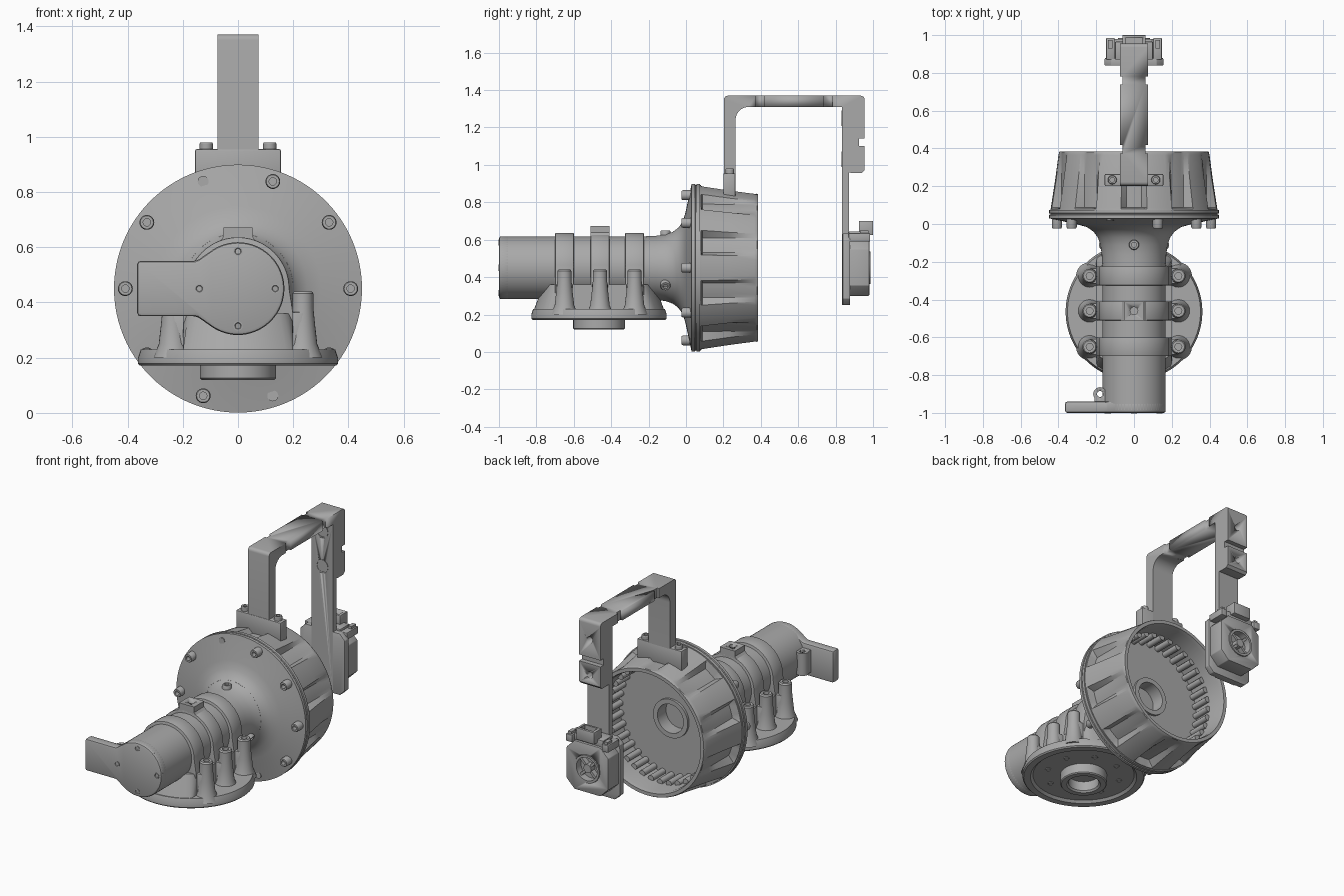
import bpy, bmesh
from math import sin, cos, pi, radians
from mathutils import Vector

if "Cube" in bpy.data.objects:
    bpy.data.objects.remove(bpy.data.objects["Cube"], do_unlink=True)

grey = bpy.data.materials.new("machine_grey")
grey.use_nodes = True
grey.diffuse_color = (0.4, 0.4, 0.4, 1)
grey.node_tree.nodes["Principled BSDF"].inputs["Base Color"].default_value = (0.4, 0.4, 0.4, 1)

X, Y, Z = Vector((1, 0, 0)), Vector((0, 1, 0)), Vector((0, 0, 1))
CZ = 0.45                                  # height of the main axis
AXIS = Vector((0, 0, CZ))


def finish(name, bm, bevel=0, smooth=True):
    bmesh.ops.remove_doubles(bm, verts=bm.verts, dist=1e-5)
    bmesh.ops.recalc_face_normals(bm, faces=bm.faces)
    mesh = bpy.data.meshes.new(name)
    bm.to_mesh(mesh)
    bm.free()
    mesh.materials.append(grey)
    ob = bpy.data.objects.new(name, mesh)
    bpy.context.collection.objects.link(ob)
    bpy.ops.object.select_all(action='DESELECT')
    ob.select_set(True)
    bpy.context.view_layer.objects.active = ob
    if bevel:
        mod = ob.modifiers.new("bevel", 'BEVEL')
        mod.width, mod.segments, mod.limit_method = bevel, 2, 'ANGLE'
        bpy.ops.object.modifier_apply(modifier=mod.name)
    if smooth:
        bpy.ops.object.shade_smooth_by_angle(angle=radians(32))
    return ob


def lathe(name, profile, origin, axis=Z, segs=48, shape=None):
    """Revolve (radius, height) points; shape(radius, height, angle) may alter the radius."""
    bm, rot = bmesh.new(), Z.rotation_difference(axis)
    rings = []
    for r, h in profile:
        ring = []
        for i in range(segs):
            a = 2 * pi * i / segs
            q = shape(r, h, a) if shape else r
            ring.append(bm.verts.new(Vector(origin) + rot @ Vector((q * cos(a), q * sin(a), h))))
        rings.append(ring)
    for lo, hi in zip(rings, rings[1:]):
        for i in range(segs):
            j = (i + 1) % segs
            bm.faces.new((lo[i], lo[j], hi[j], hi[i]))
    bmesh.ops.dissolve_degenerate(bm, dist=1e-6, edges=bm.edges)
    return finish(name, bm)


def prism(name, pts, axis, lo, hi, bevel=0):
    """Extrude a 2D outline along X (y, z), Y (x, z) or Z (x, y)."""
    place = {'X': lambda u, v, w: (w, u, v), 'Y': lambda u, v, w: (u, w, v),
             'Z': lambda u, v, w: (u, v, w)}[axis]
    bm = bmesh.new()
    a, b = [[bm.verts.new(place(u, v, w)) for u, v in pts] for w in (lo, hi)]
    bm.faces.new(a)
    bm.faces.new(b)
    for i in range(len(pts)):
        j = (i + 1) % len(pts)
        bm.faces.new((a[i], a[j], b[j], b[i]))
    return finish(name, bm, bevel)


def box(name, x0, x1, y0, y1, z0, z1, bevel=0):
    return prism(name, [(x0, y0), (x1, y0), (x1, y1), (x0, y1)], 'Z', z0, z1, bevel)


def arc(cx, cy, r, a0, a1, n):
    angles = [radians(a0 + (a1 - a0) * i / n) for i in range(n + 1)]
    return [(cx + r * cos(a), cy + r * sin(a)) for a in angles]


def cut(target, cutter):
    bpy.ops.object.select_all(action='DESELECT')
    target.select_set(True)
    bpy.context.view_layer.objects.active = target
    mod = target.modifiers.new("cut", 'BOOLEAN')
    mod.operation, mod.object = 'DIFFERENCE', cutter
    bpy.ops.object.modifier_apply(modifier=mod.name)
    bpy.data.objects.remove(cutter, do_unlink=True)


def rod(name, origin, axis, r, h, segs=20):
    return lathe(name, [(0, 0), (r, 0), (r, h), (0, h)], origin, axis, segs)


def screw(name, origin, axis, r=0.025, h=0.04):
    return lathe(name, [(0, 0), (r, 0), (r, h * .85), (r * .88, h), (r * .5, h), (r * .5, h * .5), (0, h * .5)],
                 origin, axis, 18)


# Motor barrel and the flared neck with its flange
lathe("motor_barrel", [(0, -.985), (.168, -.985), (.168, -.1), (0, -.1)], AXIS, Y, 64)
lathe("flared_flange", [(0, -.21), (.17, -.21), (.171, -.16), (.178, -.11), (.192, -.07), (.215, -.04),
                        (.25, -.016), (.3, -.002), (.43, .026), (.449, .03), (.449, .048), (.443, .05),
                        (.443, .055), (.449, .057), (.449, .075), (.2, .075), (.2, -.06), (0, -.06)], AXIS, Y, 96)


# Bell housing: tapered wall with ten pockets between wide ribs
def pockets(r, y, a):
    off = abs((a * 180 / pi + 18) % 36 - 18)
    if r > .385 and .08 < y < .375 and off > 10:
        return r - .048 + .042 * (y - .085) / .28
    return r


lathe("bell_housing", [(0, .07), (.443, .07), (.441, .08), (.44, .088), (.418, .23), (.4, .365), (.396, .38),
                       (.393, .385), (.372, .385), (.366, .36), (.366, .14), (.12, .14), (.12, .155), (.09, .155),
                       (.09, -.04), (0, -.04)], AXIS, Y, 120, pockets)

# Ring of rounded teeth inside the bell
for i in range(36):
    a = 2 * pi * i / 36
    rod("ring_tooth", (.357 * cos(a), .135, CZ + .357 * sin(a)), Y, .019, .125, 12)

# Flange screws; two positions are plain pins
for k in range(10):
    a = radians(36 * k)
    p = (.408 * cos(a), .032, CZ + .408 * sin(a))
    if k in (3, 8):
        rod("flange_pin", p, -Y, .02, .014)
    else:
        screw("flange_screw", p, -Y, .027, .055)

# Neck screws
for deg in (90, 210, 330):
    d = Vector((cos(radians(deg)), 0, sin(radians(deg))))
    screw("neck_screw", AXIS + Vector((0, -.11, 0)) + d * .165, d, .027, .035)

# Front cap with side paddle
paddle = [(-.365, .35), (-.15, .35)] + arc(0, CZ, .168, 232, 488, 48) + [(-.15, .55), (-.365, .55)]
prism("end_cap_paddle", paddle, 'Y', -1, -.94, .012)
for dx, dz in ((.135, 0), (-.14, 0), (0, .135), (0, -.135)):
    lathe("cap_screw", [(0, 0), (.017, 0), (.017, .004), (.012, .004), (.01, .001), (0, .001)],
          (dx, -.999, CZ + dz), -Y, 16)
lug = rod("cable_lug", (-.18, -.9, .38), Z, .036, .14)
cut(lug, rod("lug_hole", (-.18, -.9, .3), Z, .016, .3))
box("lug_neck", -.21, -.15, -.95, -.92, .38, .52)

# Round mounting base with recessed underside and hollow spigot
BASE = (0, -.465, 0)
lathe("mount_base", [(0, .19), (.09, .19), (.09, .13), (.1, .12), (.132, .12), (.138, .126), (.138, .185), (.3, .185),
                     (.315, .171), (.355, .171), (.362, .178), (.362, .2), (.352, .23), (0, .23)], BASE, Z, 96)
for i in range(8):
    a = 2 * pi * (i + .5) / 8
    lathe("base_bolt_socket", [(0, 0), (.018, 0), (.018, .006), (.012, .006), (.012, .003), (0, .003)],
          (.22 * cos(a), -.465 + .22 * sin(a), .187), -Y.cross(X) * -1, 14)

# Saddle: a tapered round block trimmed flat on both sides
saddle = lathe("mount_saddle", [(0, .22), (.35, .22), (.298, .36), (0, .36)], BASE, Z, 96)
for v in saddle.data.vertices:
    v.co.x = max(-.2, min(.2, v.co.x))

# Clamp bands around the barrel, with screw posts at each side
band = [(.2, .3), (.2, .36)] + arc(0, CZ, .186, 0, 180, 40) + [(-.2, .36), (-.2, .3)]
for y in (-.65, -.46, -.275):
    prism("clamp_band", band, 'Y', y - .05, y + .05, .004)
    for s in (-1, 1):
        x = s * .235
        lathe("clamp_post", [(0, .2), (.072, .2), (.052, .25), (.044, .32), (.038, .38), (.038, .432), (.032, .44),
                             (.018, .44), (.018, .42), (0, .42)], (x, y, 0), Z, 24)
        box("post_web", min(s * .15, x), max(s * .15, x), y - .042, y + .042, .2, .365, .006)

# Small pad on the middle band
pad = prism("band_pad", [(-.085, .6), (.085, .6), (.052, .638), (.052, .672), (-.052, .672), (-.052, .638)],
            'Y', -.51, -.41)
cut(pad, rod("pad_hole", (0, -.46, .64), Z, .02, .1))

# Angled handle arm: foot, upright, top bar, rear block and thin tail
handle = ([(.203, .84), (.265, .84)] + arc(.335, 1.24, .07, 180, 90, 8) +
          [(.835, 1.31), (.835, .25), (.872, .25), (.872, .96), (.885, .957), (.94, .957), (.955, .972), (.955, 1.1),
           (.925, 1.1), (.925, 1.14), (.955, 1.14)] + arc(.935, 1.35, .02, 0, 90, 4) + arc(.223, 1.35, .02, 90, 180, 4))
arm = prism("handle_arm", handle, 'X', -.074, .074)
for s in (-1, 1):
    for y in (.395, .76):
        cut(arm, box("side_notch", s * .075 - .014, s * .075 + .014, y - .022, y + .022, 1.2, 1.5))
for z in (1.03, 1.25):
    cut(arm, rod("rear_hole", (0, .75, z), Y, .02, .3))
    lathe("hole_bush", [(0, 0), (.042, 0), (.042, .004), (.034, .004), (.034, .002), (0, .002)], (0, .836, z), -Y, 24)
box("handle_foot", -.155, .155, .2, .265, .83, .955, .006)
for s in (-1, 1):
    screw("foot_screw", (s * .115, .234, .95), Z, .024, .03)


# Rear sensor: chamfered plate, octagonal body with a spoked recess, and connectors
def octagon(x, z0, z1, c):
    return [(-x + c, z0), (x - c, z0), (x, z0 + c), (x, z1 - c), (x - c, z1), (-x + c, z1), (-x, z1 - c), (-x, z0 + c)]


prism("sensor_plate", octagon(.155, .25, .635, .035), 'Y', .838, .878, .004)
body = prism("sensor_body", octagon(.145, .3, .605, .055), 'Y', .875, .98, .004)
cut(body, rod("sensor_recess", (0, .94, CZ), Y, .088, .1, 40))
lathe("sensor_ring", [(.072, .94), (.086, .94), (.086, .986), (.072, .986), (.072, .94)], AXIS, Y, 40)
rod("sensor_hub", (0, .935, CZ), Y, .026, .045)
for k in range(2):
    spoke = [(-.078, -.008), (.078, -.008), (.078, .008), (-.078, .008)]
    c = cos(pi / 4)
    turned = [(c * (u - v), CZ + c * (u + v)) if k else (c * (u + v), CZ + c * (v - u)) for u, v in spoke]
    prism("sensor_spoke", turned, 'Y', .935, .972)
box("connector_base", -.1, .1, .87, .965, .6, .645, .004)
plug = box("connector_plug", -.062, .062, .925, 1, .625, .7, .004)
cut(plug, box("plug_slot", -.045, .045, .94, .985, .66, .75))
for s in (-1, 1):
    box("connector_ear", s * .125 - .022, s * .125 + .022, .87, .985, .59, .635, .004)
    box("ear_clip", s * .125 - .012, s * .125 + .012, .93, .975, .63, .65)
